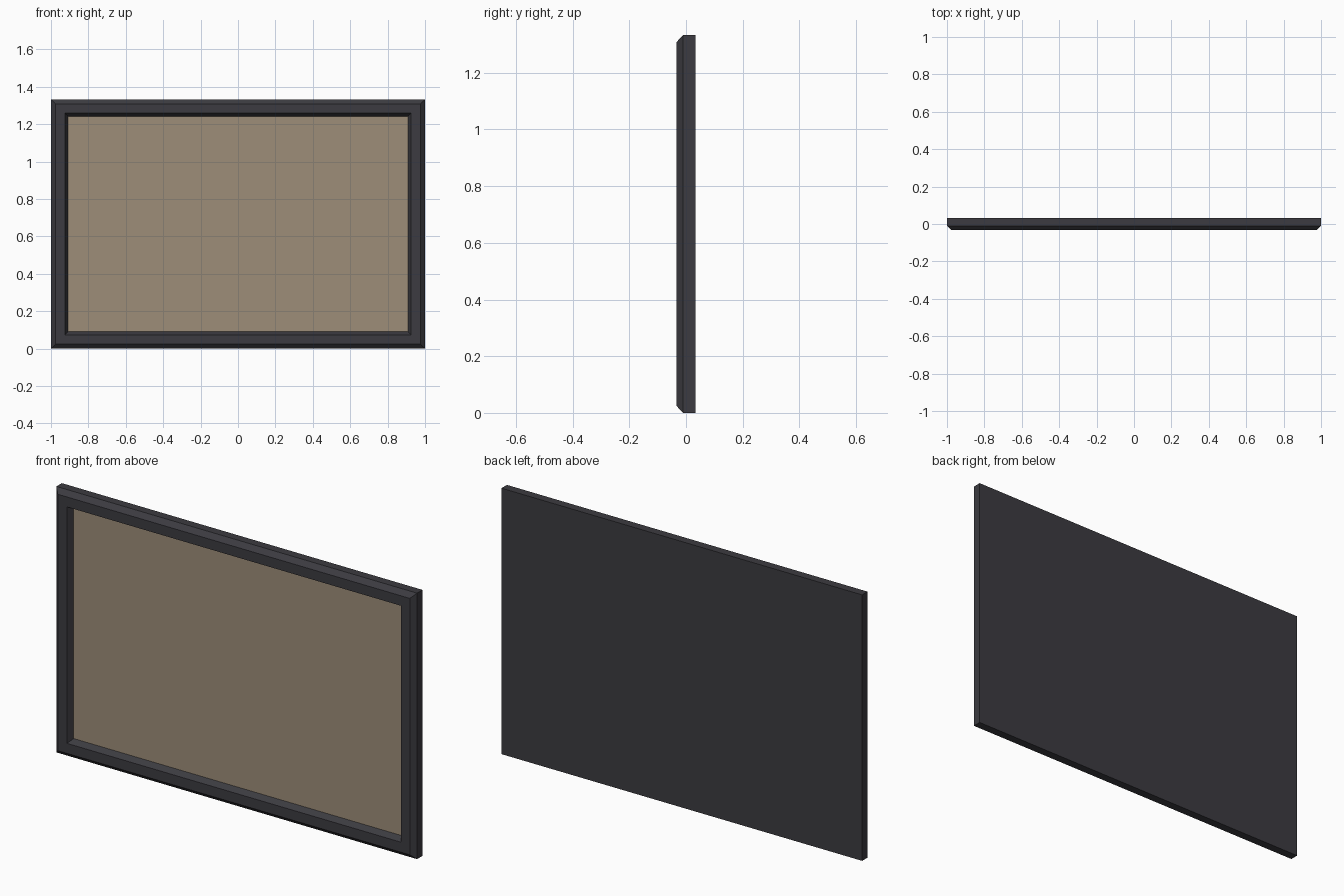
import bpy, bmesh

if "Cube" in bpy.data.objects:
    bpy.data.objects.remove(bpy.data.objects["Cube"])

W, H = 1.0, 1.333          # half width, full height
BACK, FRONT = 0.033, -0.033


def material(name, rgb):
    m = bpy.data.materials.new(name)
    m.diffuse_color = (*rgb, 1)
    m.use_nodes = True
    m.node_tree.nodes["Principled BSDF"].inputs["Base Color"].default_value = m.diffuse_color
    return m


def nested_rings(name, rings, mat, cap_start=False, cap_end=False):
    """Join rectangular rings given as (inset from outer edge, y)."""
    bm = bmesh.new()
    loops = []
    for d, y in rings:
        loops.append([bm.verts.new(p) for p in (
            (-W + d, y, d), (W - d, y, d), (W - d, y, H - d), (-W + d, y, H - d))])
    for a, b in zip(loops, loops[1:]):
        for i in range(4):
            j = (i + 1) % 4
            bm.faces.new((a[i], a[j], b[j], b[i]))
    if cap_start:
        bm.faces.new(loops[0][::-1])
    if cap_end:
        bm.faces.new(loops[-1])
    bmesh.ops.recalc_face_normals(bm, faces=bm.faces)
    # make sure normals point outwards (first side face looks down)
    bm.faces.ensure_lookup_table()
    if cap_start and bm.faces[0].normal.z > 0:
        bmesh.ops.reverse_faces(bm, faces=bm.faces)
    if not cap_start and bm.faces[-1].normal.y > 0:
        bmesh.ops.reverse_faces(bm, faces=bm.faces)
    me = bpy.data.meshes.new(name)
    bm.to_mesh(me)
    bm.free()
    me.materials.append(mat)
    ob = bpy.data.objects.new(name, me)
    bpy.context.collection.objects.link(ob)
    return ob


charcoal = material("charcoal frame", (0.045, 0.044, 0.052))
tan = material("tan panel", (0.34, 0.27, 0.19))

# Frame: flat back, side, outer chamfer, front face, sloped inner lip
nested_rings("frame", [(0, BACK), (0, -0.010), (0.024, FRONT),
                       (0.074, FRONT), (0.091, -0.003)], charcoal, cap_start=True)

# Recessed display panel closing the frame opening
nested_rings("panel", [(0.091, -0.003)], tan, cap_end=True)
